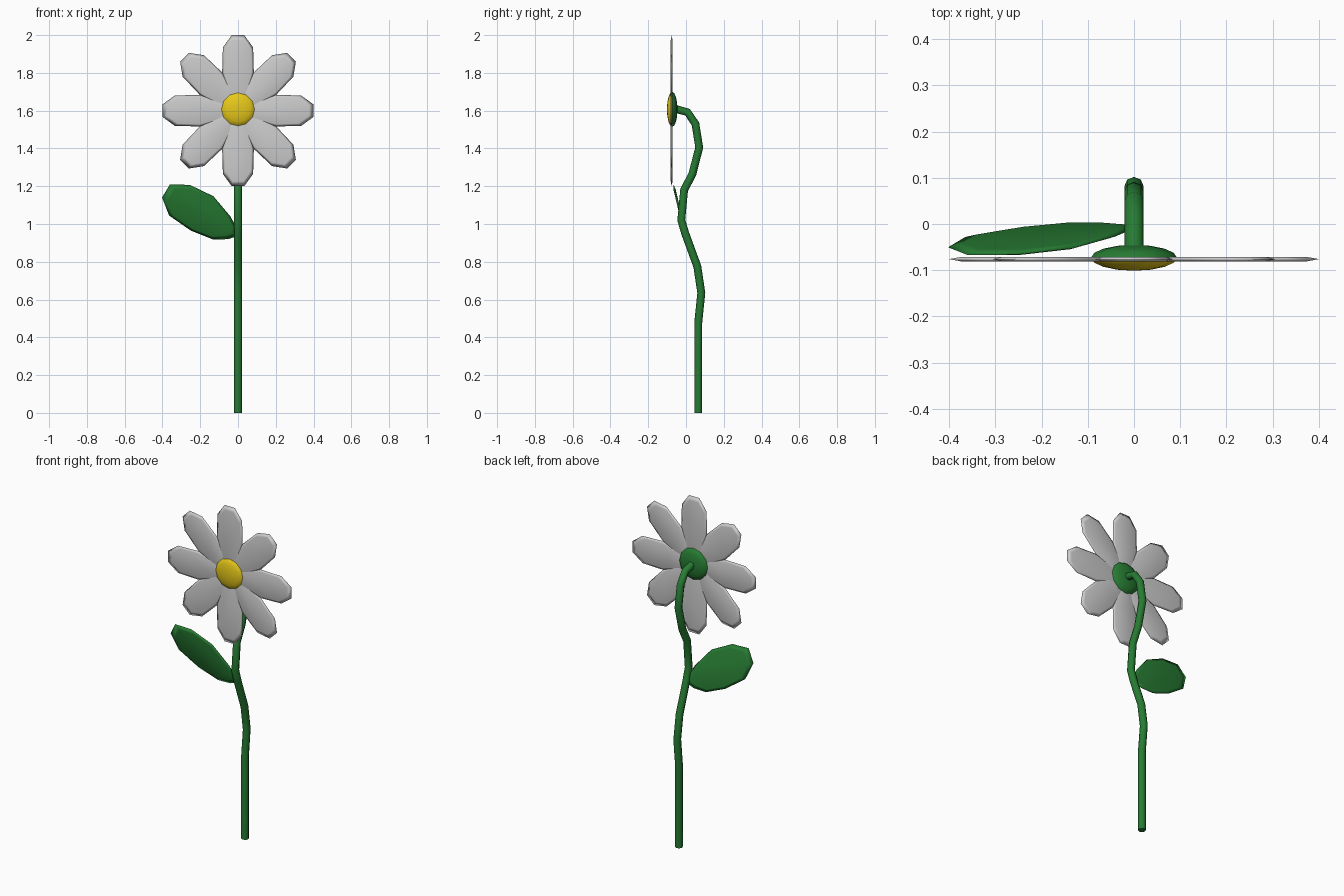
import bpy, bmesh, math
from mathutils import Matrix, Vector

if "Cube" in bpy.data.objects:
    bpy.data.objects.remove(bpy.data.objects["Cube"])


def material(name, rgb):
    m = bpy.data.materials.new(name)
    m.diffuse_color = (*rgb, 1)
    m.use_nodes = True
    m.node_tree.nodes["Principled BSDF"].inputs["Base Color"].default_value = m.diffuse_color
    return m


GREEN = material("leaf_green", (0.02, 0.2, 0.033))
YELLOW = material("pollen_yellow", (0.8, 0.58, 0.01))
FLOWER = Vector((0, -0.076, 1.6))


def finish(bm, name, mat=None):
    bmesh.ops.recalc_face_normals(bm, faces=bm.faces)
    me = bpy.data.meshes.new(name)
    bm.to_mesh(me)
    bm.free()
    for p in me.polygons:
        p.use_smooth = True
    ob = bpy.data.objects.new(name, me)
    bpy.context.collection.objects.link(ob)
    if mat:
        me.materials.append(mat)
    return ob


def blade(name, outline, depth, inset=0.85, mat=None):
    """Thin cushion in the XZ plane: outline rim with inset front and back faces."""
    bm = bmesh.new()
    n = len(outline)
    cx = sum(p[0] for p in outline) / n
    cz = sum(p[1] for p in outline) / n

    def ring(s, y):
        return [bm.verts.new((cx + (x - cx) * s, y, cz + (z - cz) * s)) for x, z in outline]

    front, rim, back = ring(inset, -depth), ring(1, 0), ring(inset, depth)
    for a, b in ((front, rim), (rim, back)):
        for i in range(n):
            j = (i + 1) % n
            bm.faces.new((a[i], a[j], b[j], b[i]))
    bm.faces.new(front)
    bm.faces.new(back)
    return finish(bm, name, mat)


# Stem: round tube along a kinked path (y, z)
path = [(0.065, 0), (0.065, 0.48), (0.081, 0.635), (0.06, 0.775), (-0.004, 0.95),
        (-0.025, 1.02), (-0.01, 1.18), (0.034, 1.265), (0.07, 1.405),
        (0.05, 1.53), (0.008, 1.592), (-0.06, 1.61)]
cu = bpy.data.curves.new("stem", "CURVE")
cu.dimensions = "3D"
cu.bevel_depth = 0.021
cu.bevel_resolution = 2
cu.use_fill_caps = True
sp = cu.splines.new("POLY")
sp.points.add(len(path) - 1)
for pt, (y, z) in zip(sp.points, path):
    pt.co = (0, y, z, 1)
sp.use_smooth = True
cu.materials.append(GREEN)
bpy.context.collection.objects.link(bpy.data.objects.new("stem", cu))

# Petals: eight copies of one tapered blade
half = [(0.05, 0.043), (0.11, 0.06), (0.2, 0.084), (0.335, 0.08), (0.4, 0.033)]
outline = [(w, r) for r, w in half] + [(-w, r) for r, w in reversed(half)]
petal = blade("petal_1", outline, 0.005)
for i in range(8):
    ob = petal if i == 0 else petal.copy()
    if i:
        ob.name = f"petal_{i + 1}"
        bpy.context.collection.objects.link(ob)
    ob.matrix_world = (Matrix.Translation(FLOWER)
                       @ Matrix.Rotation(math.radians(45 * i), 4, "Y"))


# Flower centre and green base: two halves of a flattened sphere
def dome(name, side, mat):
    bm = bmesh.new()
    bmesh.ops.create_uvsphere(bm, u_segments=12, v_segments=8, radius=1)
    bmesh.ops.rotate(bm, verts=bm.verts, matrix=Matrix.Rotation(math.pi / 2, 3, "X"))
    bmesh.ops.delete(bm, geom=[v for v in bm.verts if v.co.y * side < -0.01], context="VERTS")
    bmesh.ops.scale(bm, verts=bm.verts, vec=(0.093, 0.028, 0.093))
    bmesh.ops.holes_fill(bm, edges=[e for e in bm.edges if e.is_boundary], sides=0)
    ob = finish(bm, name, mat)
    ob.location = FLOWER + Vector((0, 0.003, 0.007))
    return ob


centre = dome("flower_centre", -1, YELLOW)
base = dome("flower_base", 1, GREEN)

# Leaf: blade leaning forward as it rises
leaf_outline = [(-0.005, 0.935), (-0.05, 0.92), (-0.13, 0.917), (-0.25, 0.965), (-0.365, 1.045),
                (-0.402, 1.14), (-0.36, 1.21), (-0.255, 1.207), (-0.13, 1.147),
                (-0.04, 1.04), (-0.005, 0.975)]
leaf = blade("leaf", leaf_outline, 0.006, 0.85, GREEN)
for v in leaf.data.vertices:
    v.co.y += -0.008 - 0.236 * (v.co.z - 0.96)

# Keep crisp edges where the rim of each dome turns sharply
bpy.ops.object.select_all(action="DESELECT")
for ob in (centre, base):
    ob.select_set(True)
bpy.context.view_layer.objects.active = centre
bpy.ops.object.shade_smooth_by_angle(angle=math.radians(50))
